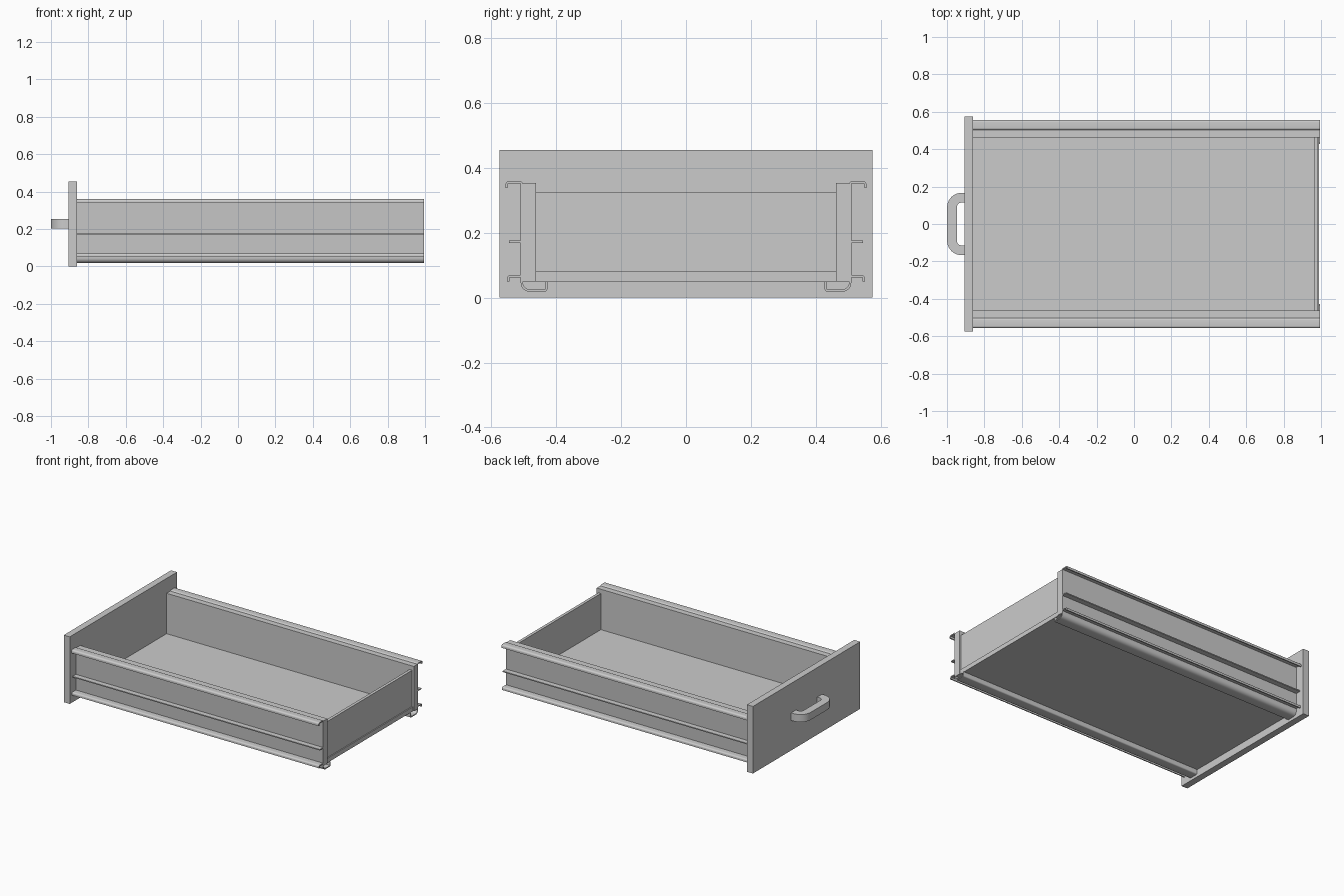
import bpy, bmesh
from math import pi, sin, cos
from mathutils import Vector

if "Cube" in bpy.data.objects:
    bpy.data.objects.remove(bpy.data.objects["Cube"])

X0, X1 = -0.86, 0.995   # length of the drawer body


def prism(name, pts, axis, a, b, mirror=False):
    """Extrude a closed 2D outline: axis 'x' uses (y, z), axis 'z' uses (x, y)."""
    bm = bmesh.new()
    pos = (lambda p: (a, p[0], p[1])) if axis == 'x' else (lambda p: (p[0], p[1], a))
    face = bm.faces.new([bm.verts.new(pos(p)) for p in pts])
    new = bmesh.ops.extrude_face_region(bm, geom=[face])["geom"]
    step = (b - a, 0, 0) if axis == 'x' else (0, 0, b - a)
    bmesh.ops.translate(bm, vec=step, verts=[v for v in new if isinstance(v, bmesh.types.BMVert)])
    bmesh.ops.recalc_face_normals(bm, faces=bm.faces)
    me = bpy.data.meshes.new(name)
    bm.to_mesh(me)
    bm.free()
    ob = bpy.data.objects.new(name, me)
    bpy.context.collection.objects.link(ob)
    if mirror:
        ob.modifiers.new("Mirror", 'MIRROR').use_axis = (False, True, False)
    bpy.context.view_layer.objects.active = ob
    ob.select_set(True)
    bpy.ops.object.shade_smooth_by_angle(angle=pi / 6)
    ob.select_set(False)
    return ob


def box(name, x, y, z, mirror=False):
    return prism(name, [(y[0], z[0]), (y[1], z[0]), (y[1], z[1]), (y[0], z[1])],
                 'x', x[0], x[1], mirror)


def fillet(path, radii, n=6):
    """Round the right-angled inner corners of an open path (one radius per corner)."""
    p = [Vector(q) for q in path]
    out = [p[0]]
    for i, r in enumerate(radii, 1):
        u, w = (p[i - 1] - p[i]).normalized(), (p[i + 1] - p[i]).normalized()
        c = p[i] + (u + w) * r
        for k in range(n + 1):
            t = pi / 2 * k / n
            out.append(c - w * (r * cos(t)) - u * (r * sin(t)))
    return out + [p[-1]]


def thicken(path, t):
    """Closed outline of a strip of thickness t around an open path."""
    left, right = [], []
    for i, p in enumerate(path):
        d0 = (p - path[i - 1]).normalized() if i else (path[1] - p).normalized()
        d1 = (path[i + 1] - p).normalized() if i < len(path) - 1 else d0
        n0, n1 = Vector((-d0.y, d0.x)), Vector((-d1.y, d1.x))
        m = (n0 + n1) / (1 + n0.dot(n1)) * (t / 2)
        left.append(p + m)
        right.append(p - m)
    return left + right[::-1]


# Drawer box
box("front_panel", (-0.905, X0), (-0.575, 0.575), (0, 0.455))
box("bottom_panel", (X0, 0.99), (-0.463, 0.463), (0.05, 0.08))
box("back_panel", (0.963, 0.983), (-0.463, 0.463), (0.08, 0.325))
box("side_wall", (X0, X1), (0.463, 0.502), (0.05, 0.354), True)

# Bent metal side rail with top flange and bottom support lip
rail = fillet([(0.553, 0.338), (0.553, 0.356), (0.506, 0.356),
               (0.506, 0.022), (0.431, 0.022), (0.431, 0.05)],
              [0.008, 0.008, 0.024, 0.005])
prism("side_rail", thicken(rail, 0.007), 'x', X0, X1, True)

# Outer runner ribs
box("middle_rib", (X0, X1), (0.509, 0.545), (0.169, 0.176), True)
rib = fillet([(0.509, 0.066), (0.548, 0.066), (0.548, 0.05)], [0.006])
prism("lower_rib", thicken(rib, 0.007), 'x', X0, X1, True)

# Pull handle
grip = fillet([(-0.905, -0.14), (-0.973, -0.14), (-0.973, 0.14), (-0.905, 0.14)], [0.05, 0.05], 10)
prism("handle", thicken(grip, 0.052), 'z', 0.204, 0.255)
